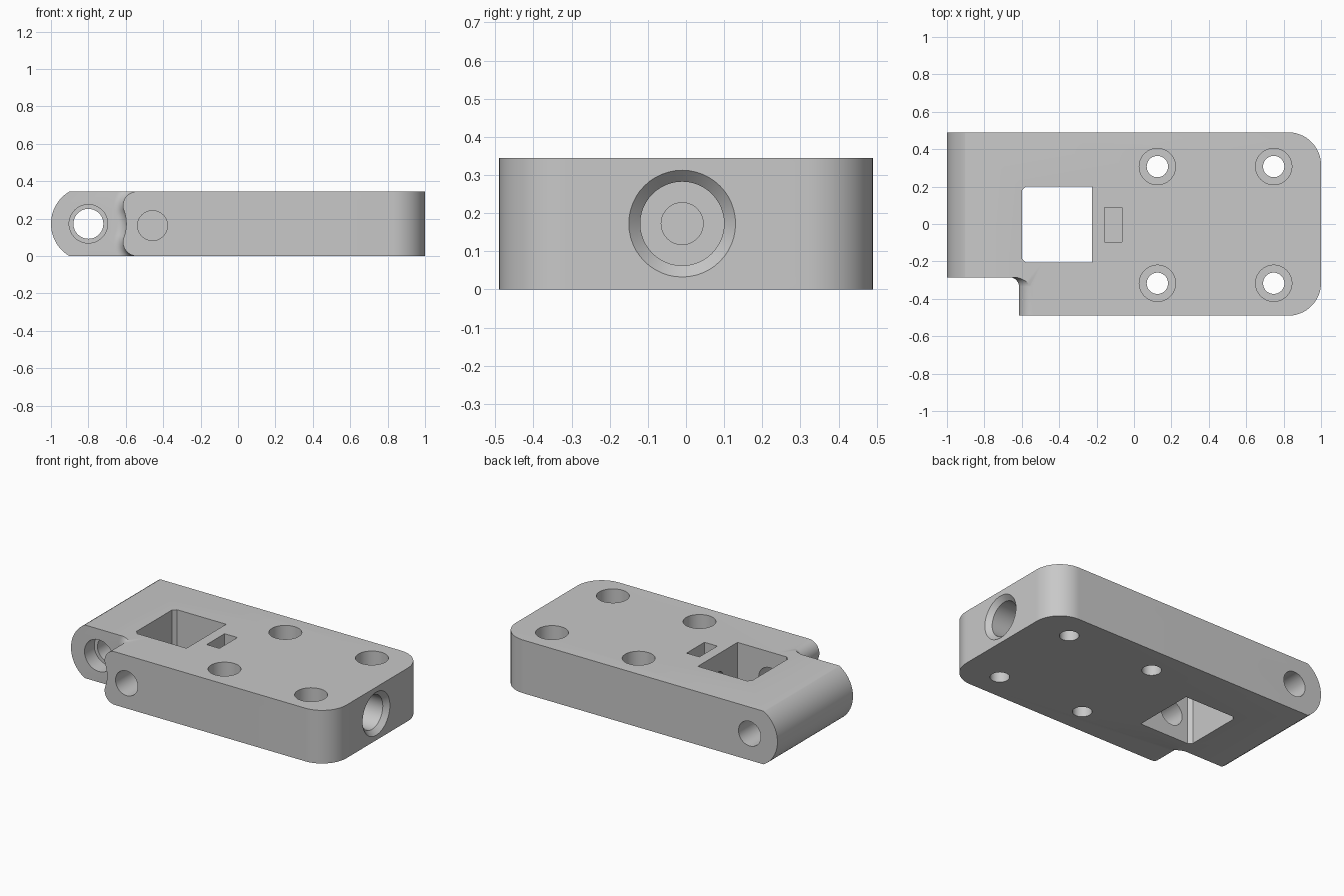
import bpy, bmesh
from math import sin, cos, radians, atan2, hypot, degrees
from mathutils import Vector

if "Cube" in bpy.data.objects:
    bpy.data.objects.remove(bpy.data.objects["Cube"])

H = 0.345            # plate thickness
MID = H / 2
PIVOT = -0.8         # x of the hinge axis
FRONT = -0.285       # front wall of the hinge knuckle

grey = bpy.data.materials.new("plain grey")
grey.use_nodes = True
grey.diffuse_color = (0.58, 0.58, 0.58, 1)
grey.node_tree.nodes["Principled BSDF"].inputs["Base Color"].default_value = grey.diffuse_color


def arc(cx, cy, r, start, end, steps=20):
    angles = [radians(start + (end - start) * i / steps) for i in range(steps + 1)]
    return [(cx + r * cos(a), cy + r * sin(a)) for a in angles]


def loft(name, rings):
    """Closed solid through matching rings of points."""
    bm = bmesh.new()
    loops = [[bm.verts.new(p) for p in ring] for ring in rings]
    for a, b in zip(loops, loops[1:]):
        for i in range(len(a)):
            j = (i + 1) % len(a)
            bm.faces.new((a[i], a[j], b[j], b[i]))
    bm.faces.new(loops[0])
    bm.faces.new(loops[-1])
    bmesh.ops.recalc_face_normals(bm, faces=bm.faces)
    mesh = bpy.data.meshes.new(name)
    bm.to_mesh(mesh)
    bm.free()
    mesh.materials.append(grey)
    obj = bpy.data.objects.new(name, mesh)
    bpy.context.collection.objects.link(obj)
    return obj


def along_y(profile, y):
    return [(x, y, z) for x, z in profile]


def prism(name, outline, z0, z1):
    return loft(name, [[(x, y, z) for x, y in outline] for z in (z0, z1)])


def bore(name, axis, a, b, steps):
    """Stepped round cutter; steps are (position on axis, radius)."""
    rings = []
    for t, r in steps:
        circle = arc(a, b, r, 0, 360, 48)[:-1]
        order = {"x": lambda u, v: (t, u, v),
                 "y": lambda u, v: (u, t, v),
                 "z": lambda u, v: (u, v, t)}[axis]
        rings.append([order(u, v) for u, v in circle])
    return loft(name, rings)


def combine(target, other, operation):
    mod = target.modifiers.new(operation, "BOOLEAN")
    mod.operation = operation
    mod.solver = "EXACT"
    mod.object = other
    bpy.context.view_layer.objects.active = target
    bpy.ops.object.modifier_apply(modifier=mod.name)
    bpy.data.objects.remove(other)


# Main slab with the rounded hinge end
side = arc(PIVOT, MID, 0.2, 90, 270, 40)
side += [(1.1, side[-1][1]), (1.1, side[0][1])]
body = loft("hinge_plate", [along_y(side, y) for y in (FRONT, 0.6)])

# Front shoulder: wavy end, filleted into the knuckle wall
LOBE_X, LOBE_R = -0.54, 0.075
rise = MID - LOBE_R
reach = hypot(LOBE_X - PIVOT, rise) - LOBE_R
tilt = degrees(atan2(rise, LOBE_X - PIVOT))


def shoulder(grow):
    top = arc(LOBE_X, H - LOBE_R, LOBE_R + grow, 90, 180 + tilt)
    dip = arc(PIVOT, MID, reach - grow, tilt, -tilt)
    low = arc(LOBE_X, LOBE_R, LOBE_R + grow, 180 - tilt, 270)
    return ([(1.1, 0.5), (LOBE_X, 0.5)] + top + dip[1:-1] + low
            + [(LOBE_X, -0.2), (1.1, -0.2)])


FILLET = 0.05
rings = [along_y(shoulder(0), -0.6)]
for i in range(9):
    a = radians(90 * i / 8)
    rings.append(along_y(shoulder(FILLET * (1 - cos(a))), FRONT - FILLET * (1 - sin(a))))
rings.append(along_y(shoulder(FILLET), FRONT + 0.03))
combine(body, loft("shoulder", rings), "UNION")

# Trim to the plan outline with two rounded corners
outline = [(-1.1, 0.49), (-1.1, -0.49)]
outline += arc(0.825, -0.315, 0.175, -90, 0) + arc(0.825, 0.315, 0.175, 0, 90)
combine(body, prism("outline", outline, 0, H), "INTERSECT")

# Square window with chamfered corners on the hinge side
x0, x1, y0, y1, c = -0.6, -0.225, -0.207, 0.2, 0.022
window = [(x1, y0), (x1, y1), (x0 + c, y1), (x0, y1 - c), (x0, y0 + c), (x0 + c, y0)]
cutters = [prism("window", window, -0.2, 0.6)]

# Small blind slot
slot = [(-0.157, -0.097), (-0.065, -0.097), (-0.065, 0.087), (-0.157, 0.087)]
cutters.append(prism("slot", slot, 0.075, 0.6))

# Four counterbored mounting holes
for x in (0.125, 0.747):
    for y in (0.307, -0.317):
        cutters.append(bore("mounting_hole", "z", x, y,
                            [(-0.1, 0.057), (0.14, 0.057), (0.14, 0.097), (0.5, 0.097)]))

# Hinge pin hole, front cross hole and chamfered end bore
cutters.append(bore("pin_hole", "y", PIVOT, MID,
                    [(-0.6, 0.103), (FRONT + 0.1, 0.103), (FRONT + 0.1, 0.08), (0.7, 0.08)]))
cutters.append(bore("cross_hole", "y", -0.457, 0.163, [(-0.6, 0.08), (-0.1, 0.08)]))
cutters.append(bore("end_bore", "x", -0.01, MID,
                    [(1.02, 0.16), (0.97, 0.11), (0.03, 0.11), (0.03, 0.055), (-0.3, 0.055)]))
for cutter in cutters:
    combine(body, cutter, "DIFFERENCE")

# Smooth the curved walls, keep the rims crisp
bpy.ops.object.select_all(action="DESELECT")
body.select_set(True)
bpy.context.view_layer.objects.active = body
bpy.ops.object.shade_smooth_by_angle(angle=radians(30))
